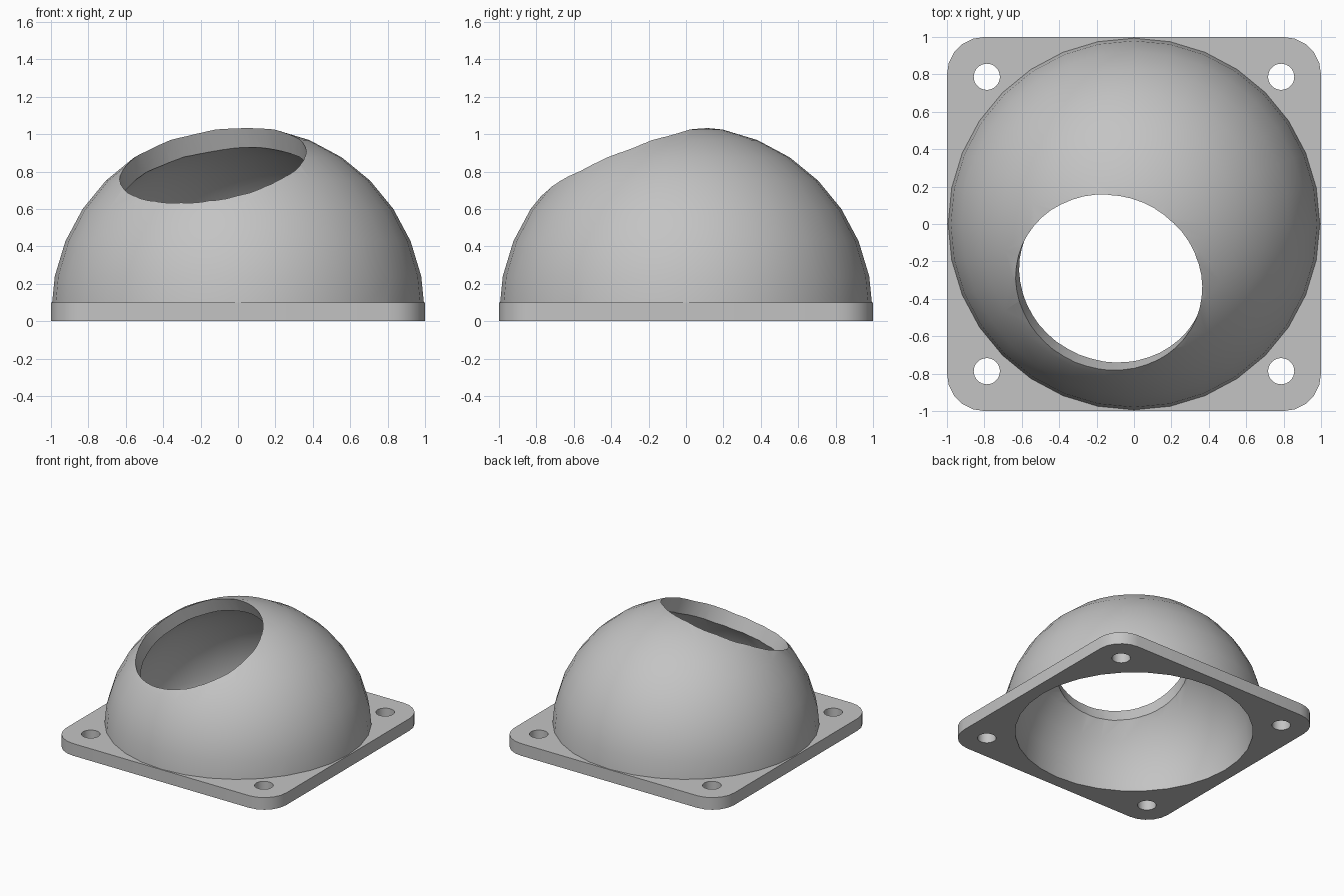
import bpy, bmesh
from math import cos, sin, pi
from mathutils import Vector, Matrix

cube = bpy.data.objects.get("Cube")
if cube:
    bpy.data.objects.remove(cube, do_unlink=True)

grey = bpy.data.materials.new("light_grey")
grey.use_nodes = True
grey.diffuse_color = (0.55, 0.55, 0.55, 1)
grey.node_tree.nodes["Principled BSDF"].inputs["Base Color"].default_value = grey.diffuse_color

CENTRE = Vector((0, 0, 0.045))   # centre of both spheres
PLATE_H = 0.1


def make_object(name, bm):
    bmesh.ops.recalc_face_normals(bm, faces=bm.faces)
    mesh = bpy.data.meshes.new(name)
    bm.to_mesh(mesh)
    bm.free()
    mesh.materials.append(grey)
    ob = bpy.data.objects.new(name, mesh)
    bpy.context.collection.objects.link(ob)
    return ob


def sphere(name, radius):
    bm = bmesh.new()
    bmesh.ops.create_uvsphere(bm, u_segments=32, v_segments=16, radius=radius,
                              matrix=Matrix.Translation(CENTRE))
    return make_object(name, bm)


def cylinder(name, radius, depth, matrix, segments=32):
    bm = bmesh.new()
    bmesh.ops.create_cone(bm, cap_ends=True, segments=segments, radius1=radius,
                          radius2=radius, depth=depth, matrix=matrix)
    return make_object(name, bm)


def boolean(target, tool, operation):
    mod = target.modifiers.new(operation.title(), 'BOOLEAN')
    mod.object, mod.operation, mod.solver = tool, operation, 'EXACT'
    bpy.context.view_layer.objects.active = target
    bpy.ops.object.modifier_apply(modifier=mod.name)
    bpy.data.objects.remove(tool, do_unlink=True)


# Square flange with rounded corners
bm = bmesh.new()
radius, steps = 0.2, 5
outline = []
for q, (sx, sy) in enumerate([(1, 1), (-1, 1), (-1, -1), (1, -1)]):
    for i in range(steps + 1):
        a = (q + i / steps) * pi / 2
        outline.append(bm.verts.new((sx * (1 - radius) + radius * cos(a),
                                     sy * (1 - radius) + radius * sin(a), 0)))
base = bm.faces.new(outline)
top = bmesh.ops.extrude_face_region(bm, geom=[base])["geom"]
bmesh.ops.translate(bm, vec=(0, 0, PLATE_H),
                    verts=[v for v in top if isinstance(v, bmesh.types.BMVert)])
cover = make_object("domed_flange_cover", bm)

# Outer dome, trimmed inside the flange thickness
dome = sphere("dome", 0.999)
bm = bmesh.new()
bm.from_mesh(dome.data)
cut = bmesh.ops.bisect_plane(bm, geom=bm.verts[:] + bm.edges[:] + bm.faces[:],
                             plane_co=(0, 0, 0.03), plane_no=(0, 0, -1), clear_outer=True)
bmesh.ops.holes_fill(bm, edges=[e for e in bm.edges if e.is_boundary])
bmesh.ops.recalc_face_normals(bm, faces=bm.faces)
bm.to_mesh(dome.data)
bm.free()
boolean(cover, dome, 'UNION')

# Hollow inside
boolean(cover, sphere("cavity", 0.9), 'DIFFERENCE')

# Round port, tilted forward and to the right
axis = Vector((-0.156, -0.364, 0.918)).normalized()
tilt = axis.to_track_quat('Z', 'Y').to_matrix().to_4x4()
boolean(cover, cylinder("port", 0.505, 1, Matrix.Translation(CENTRE + axis) @ tilt, 48),
        'DIFFERENCE')

# Bolt holes in the corners
for x in (-0.787, 0.787):
    for y in (-0.787, 0.787):
        boolean(cover, cylinder("bolt_hole", 0.07, 0.4, Matrix.Translation((x, y, 0))),
                'DIFFERENCE')

bpy.ops.object.select_all(action='DESELECT')
cover.select_set(True)
bpy.context.view_layer.objects.active = cover
bpy.ops.object.shade_smooth_by_angle(angle=pi / 6)
